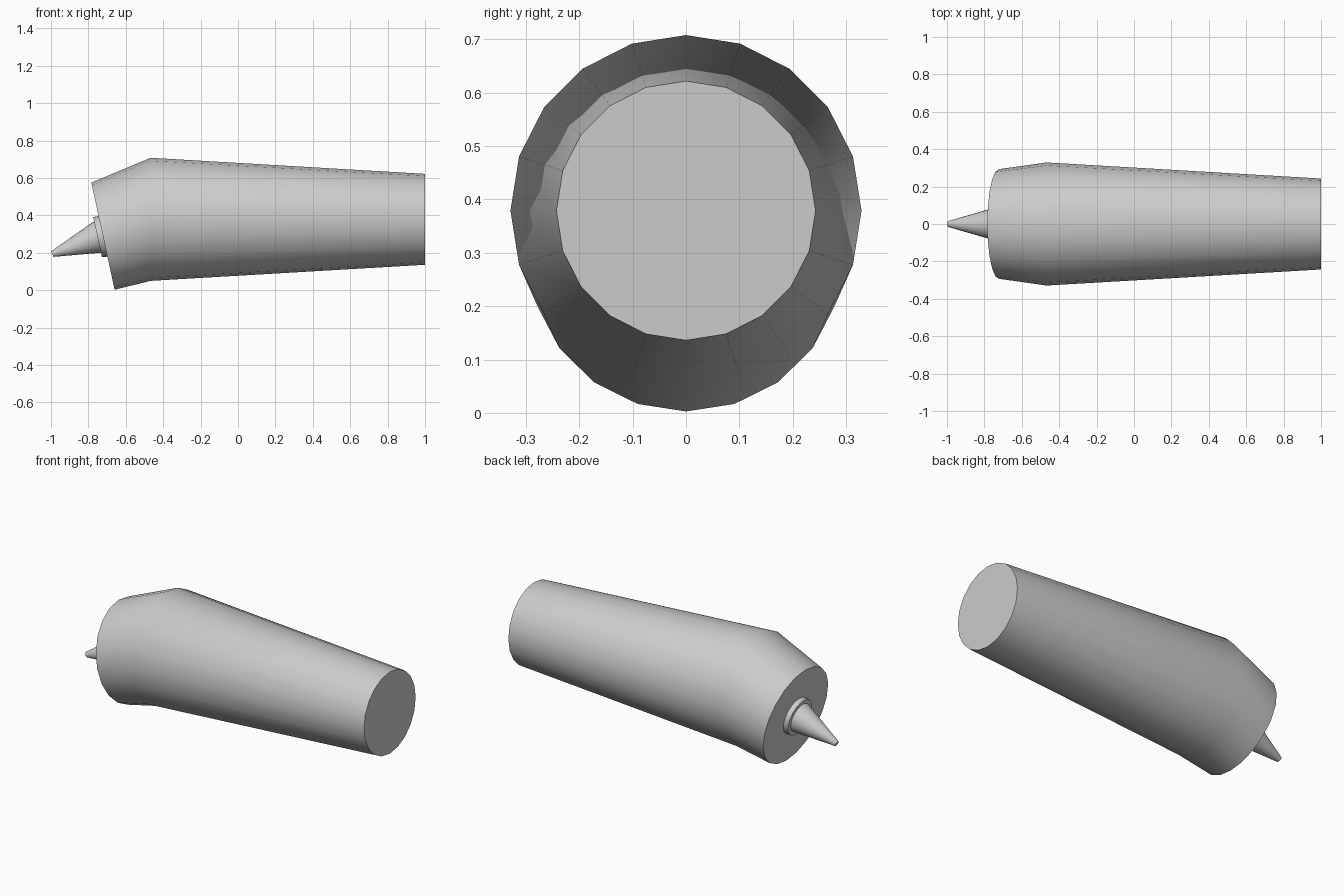
import bpy, bmesh
from math import sin, cos, pi, radians

if "Cube" in bpy.data.objects:
    bpy.data.objects.remove(bpy.data.objects["Cube"])

SIDES = 20


def loft(name, rings):
    """Capped tube through rings of (x, z, radius, tilt in degrees)."""
    bm = bmesh.new()
    loops = []
    for x, z, r, tilt in rings:
        t = radians(tilt)
        loop = []
        for i in range(SIDES):
            a = 2 * pi * i / SIDES
            up = r * cos(a)
            loop.append(bm.verts.new((x - up * sin(t), r * sin(a), z + up * cos(t))))
        loops.append(loop)
    for a, b in zip(loops, loops[1:]):
        for i in range(SIDES):
            j = (i + 1) % SIDES
            bm.faces.new((a[i], a[j], b[j], b[i]))
    bm.faces.new(loops[0])
    bm.faces.new(loops[-1])
    bmesh.ops.recalc_face_normals(bm, faces=bm.faces)
    mesh = bpy.data.meshes.new(name)
    bm.to_mesh(mesh)
    bm.free()
    obj = bpy.data.objects.new(name, mesh)
    bpy.context.collection.objects.link(obj)
    bpy.ops.object.select_all(action='DESELECT')
    obj.select_set(True)
    bpy.context.view_layer.objects.active = obj
    bpy.ops.object.shade_smooth_by_angle(angle=radians(30))
    return obj


# Tapered body with a slanted, drooping tail end
loft("body", [(1.0, 0.379, 0.243, 0), (-0.467, 0.379, 0.329, 0),
              (-0.722, 0.289, 0.293, 12.3)])

# Low collar on the slanted face
loft("collar", [(-0.70, 0.291, 0.113, 12.3), (-0.751, 0.284, 0.109, 12.3)])

# Downward-pointing spike
loft("spike", [(-0.735, 0.288, 0.087, 13), (-0.755, 0.283, 0.085, 13),
               (-0.993, 0.193, 0.016, 24)])
